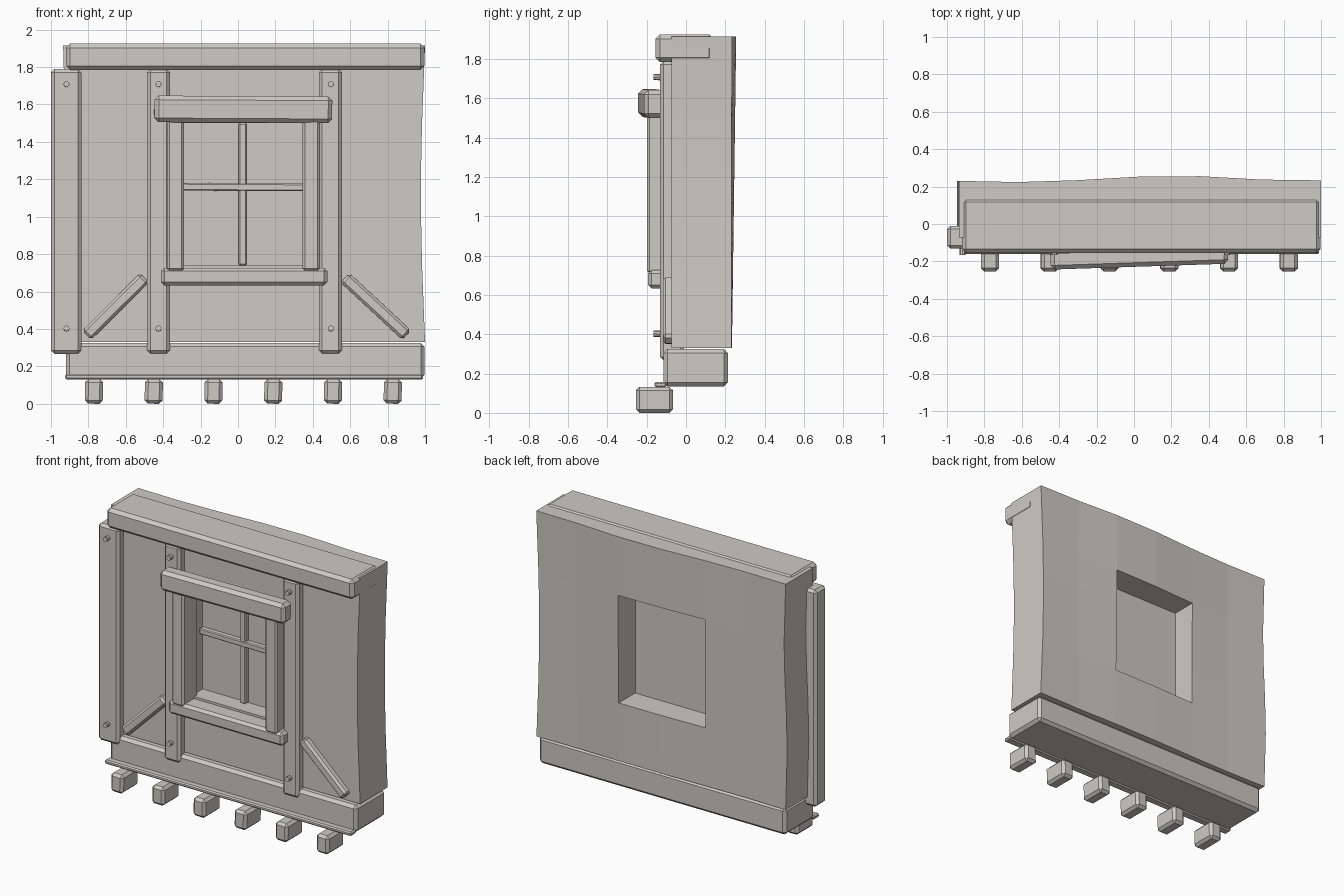
import bpy, bmesh, math
from mathutils import Matrix, Vector

if "Cube" in bpy.data.objects:
    bpy.data.objects.remove(bpy.data.objects["Cube"])

mat = bpy.data.materials.new("warm_grey")
mat.diffuse_color = (0.62, 0.59, 0.55, 1)
mat.use_nodes = True
mat.node_tree.nodes["Principled BSDF"].inputs["Base Color"].default_value = mat.diffuse_color


def finish(name, bm):
    bmesh.ops.recalc_face_normals(bm, faces=bm.faces)
    me = bpy.data.meshes.new(name)
    bm.to_mesh(me)
    bm.free()
    me.materials.append(mat)
    ob = bpy.data.objects.new(name, me)
    bpy.context.scene.collection.objects.link(ob)
    return ob


def beam(name, x, y, z, bevel=0.018, ry=0.0, rz=0.0):
    """Chamfered timber from (min, max) ranges, turned about its centre."""
    bm = bmesh.new()
    size = [r[1] - r[0] for r in (x, y, z)]
    bmesh.ops.create_cube(bm, size=1, matrix=Matrix.Diagonal((*size, 1)))
    if bevel:
        bmesh.ops.bevel(bm, geom=bm.edges[:], offset=bevel, segments=1,
                        affect='EDGES', profile=0.5)
    ob = finish(name, bm)
    ob.location = [(r[0] + r[1]) / 2 for r in (x, y, z)]
    ob.rotation_euler = (0, math.radians(ry), math.radians(rz))
    return ob


# Plaster wall: uneven slab with a window opening
xs = [-0.935, -0.62, -0.31, 0.02, 0.355, 0.68, 1.0]
zs = [0.33, 0.74, 1.0, 1.25, 1.5, 1.915]
bm = bmesh.new()
front, back = {}, {}
for i, x in enumerate(xs):
    for j, z in enumerate(zs):
        t = (z - 0.33) / 1.585
        px = x
        if i == len(xs) - 1:
            px -= 0.022 * math.sin(math.pi * t)
        elif i == 0:
            px -= 0.012 * math.sin(2 * math.pi * (1 - t)) * -1
        bulge = 0.222 + 0.036 * math.exp(-((x - 0.22) / 0.5) ** 2) * (0.35 + 0.65 * t)
        bulge += 0.008 * (abs(x) > 0.9)
        front[i, j] = bm.verts.new((px, -0.073, z))
        back[i, j] = bm.verts.new((px, bulge, z))
for i in range(len(xs) - 1):
    for j in range(len(zs) - 1):
        if i in (2, 3) and j in (1, 2, 3):
            continue
        ring = [(i, j), (i + 1, j), (i + 1, j + 1), (i, j + 1)]
        bm.faces.new([front[k] for k in ring])
        bm.faces.new([back[k] for k in reversed(ring)])
# close the rim and the window reveal
pair = {front[k]: back[k] for k in front}
for e in [e for e in bm.edges if e.is_boundary and e.verts[0] in pair]:
    a, b = e.verts
    bm.faces.new([a, b, pair[b], pair[a]])
finish("plaster_wall", bm)

# Window pane and glazing bars
beam("window_pane", (-0.315, 0.36), (0.050, 0.056), (0.735, 1.505), 0)
beam("glazing_bar_vertical", (0.004, 0.046), (0.015, 0.055), (0.74, 1.5), 0.006)
beam("glazing_bar_horizontal", (-0.31, 0.35), (0.012, 0.055), (1.138, 1.178), 0.006, ry=0.3)

# Window frame
beam("jamb_left", (-0.38, -0.288), (-0.198, -0.03), (0.71, 1.53), 0.013)
beam("jamb_right", (0.345, 0.438), (-0.198, -0.03), (0.71, 1.53), 0.013)
beam("window_lintel", (-0.447, 0.503), (-0.228, -0.122), (1.503, 1.645), 0.022, ry=0.3, rz=1.9)
beam("window_sill", (-0.412, 0.478), (-0.193, -0.06), (0.633, 0.727), 0.018)

# Main horizontal timbers
beam("top_beam", (-0.92, 0.998), (-0.155, 0.14), (1.785, 1.925), 0.022)
beam("base_beam", (-0.92, 0.998), (-0.115, 0.213), (0.135, 0.325), 0.02)
beam("base_ledge", (-0.925, 0.99), (-0.16, -0.1), (0.13, 0.158), 0.008)

# Posts, each with two pegs
for n, (x0, x1, px) in enumerate([(-1.0, -0.838, -0.917), (-0.487, -0.363, -0.425),
                                  (0.432, 0.556, 0.497)]):
    beam(f"post_{n + 1}", (x0, x1), (-0.132, -0.01), (0.267, 1.79), 0.018)
    for m, z in enumerate((0.402, 1.708)):
        bm = bmesh.new()
        bmesh.ops.create_cone(bm, cap_ends=True, segments=8, radius1=0.016,
                              radius2=0.016, depth=0.07)
        peg = finish(f"peg_{n + 1}_{m + 1}", bm)
        peg.location = (px, -0.13, z)
        peg.rotation_euler = (math.radians(88), 0, 0)

# Diagonal braces
for side, a, b in (("left", (-0.81, 0.365), (-0.50, 0.673)),
                   ("right", (0.572, 0.673), (0.902, 0.367))):
    d = Vector(b) - Vector(a)
    cx, cz, h = (a[0] + b[0]) / 2, (a[1] + b[1]) / 2, d.length / 2
    beam(f"brace_{side}", (cx - h, cx + h), (-0.118, -0.05), (cz - 0.034, cz + 0.034),
         0.014, ry=-math.degrees(math.atan2(d.y, d.x)))

# Joist ends under the wall
for n in range(6):
    x = -0.77 + n * 0.3195
    beam(f"joist_{n + 1}", (x - 0.048, x + 0.048), (-0.254, -0.067), (0.0, 0.132), 0.018,
         ry=1.5)
